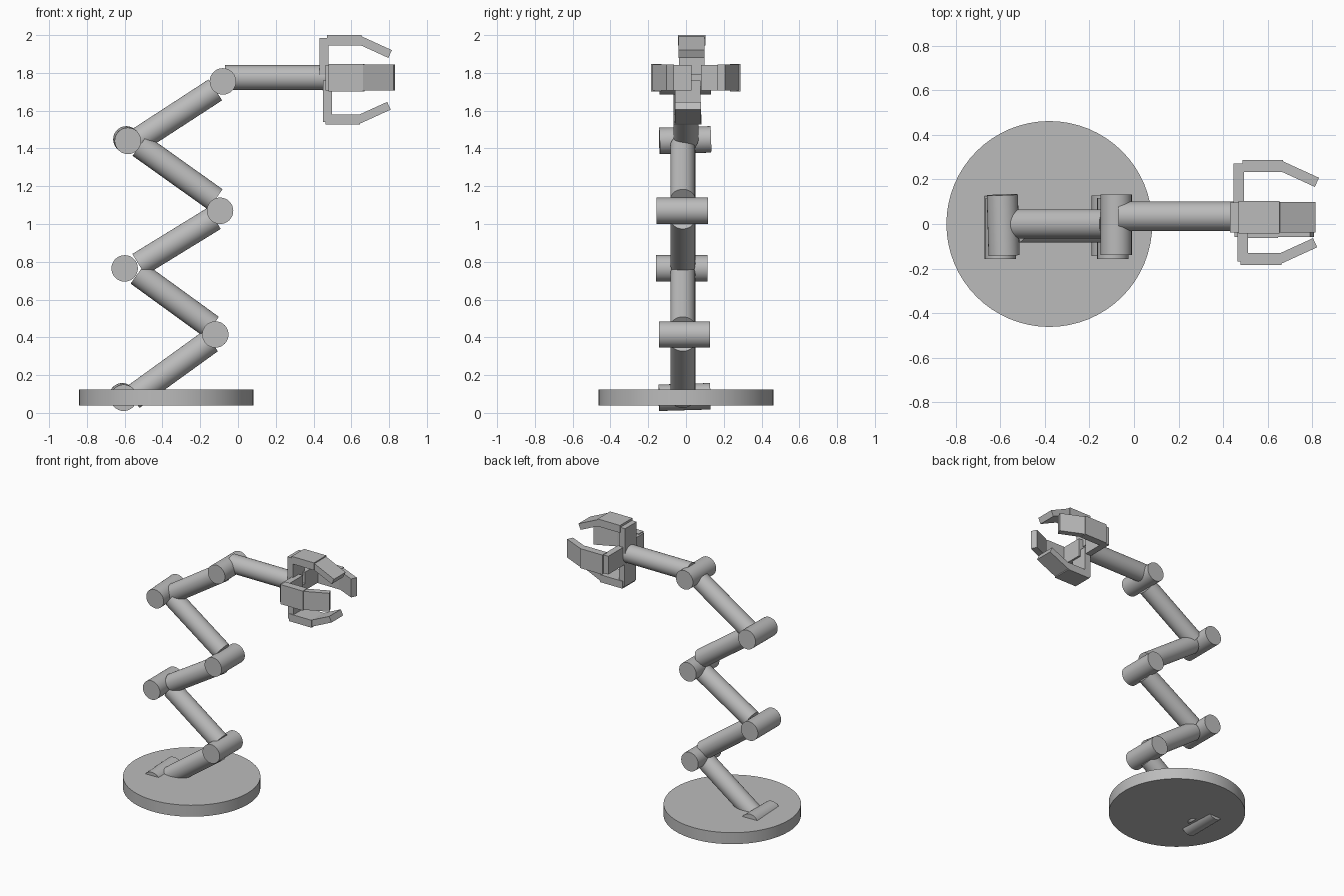
import bpy, math
from mathutils import Vector, Matrix

cube = bpy.data.objects.get("Cube")
if cube:
    bpy.data.objects.remove(cube, do_unlink=True)

grey = bpy.data.materials.new("neutral_grey")
grey.use_nodes = True
grey.diffuse_color = (0.5, 0.5, 0.5, 1)
grey.node_tree.nodes["Principled BSDF"].inputs["Base Color"].default_value = (0.5, 0.5, 0.5, 1)


def finish(name):
    ob = bpy.context.object
    ob.name = name
    ob.data.materials.append(grey)
    return ob


def rod(name, start, end, radius, sides=32):
    """Capped cylinder running between two points."""
    a, b = Vector(start), Vector(end)
    bpy.ops.mesh.primitive_cylinder_add(
        vertices=sides, radius=radius, depth=(b - a).length, location=(a + b) / 2,
        rotation=(b - a).to_track_quat('Z', 'Y').to_euler())
    ob = finish(name)
    bpy.ops.object.shade_smooth_by_angle(angle=math.radians(40))
    return ob


def slab(name, start, end, thick, width, frame):
    """Box along a line in the (forward, outward) plane of a finger frame."""
    a, b = Vector((start[0], 0, start[1])), Vector((end[0], 0, end[1]))
    d = b - a
    turn = Matrix.Rotation(-math.atan2(d.z, d.x), 4, 'Y')
    bpy.ops.mesh.primitive_cube_add(size=1)
    ob = finish(name)
    ob.data.transform(Matrix.Translation((a + b) / 2) @ turn
                      @ Matrix.Diagonal((d.length, width, thick, 1)))
    ob.matrix_world = frame
    return ob


# Round foot
rod("base_disc", (-0.38, 0, 0.04), (-0.38, 0, 0.125), 0.462, 64)

# Hinge barrels: x, z, y centre, and slight skew of the rear end
hinges = [(-0.605, 0.08, -0.008, -0.008), (-0.12, 0.415, -0.008, 0),
          (-0.6, 0.765, -0.022, 0), (-0.095, 1.07, -0.02, 0),
          (-0.583, 1.44, -0.005, -0.008), (-0.08, 1.755, -0.003, 0)]
for i, (x, z, y, skew) in enumerate(hinges):
    rod(f"hinge_{i + 1}", (x, y - 0.136, z), (x + skew, y + 0.136, z - skew), 0.07)

# Zigzag arm tubes: start x, z and end x, z
links = [(-0.56, 0.08, -0.145, 0.38), (-0.53, 0.738, -0.14, 0.455),
         (-0.525, 0.785, -0.126, 1.03), (-0.52, 1.415, -0.12, 1.13),
         (-0.523, 1.448, -0.12, 1.71)]
for i, (x0, z0, x1, z1) in enumerate(links):
    y = 0 if i == 4 else -0.017
    rod(f"arm_link_{i + 1}", (x0, y, z0), (x1, y, z1), 0.066)
rod("wrist_link", (-0.07, 0.035, 1.775), (0.47, 0.035, 1.775), 0.066)

# Four claw fingers around the wrist axis:
# roll, palm x, inner reach, outer reach, sideways shift
fingers = [("upper", 0, 0.455, 0.015, 0.198, -0.005),
           ("lower", 180, 0.474, 0.015, 0.222, 0.025),
           ("left", -90, 0.471, 0.045, 0.225, 0),
           ("right", 90, 0.488, 0.005, 0.192, 0)]
for name, roll, px, inner, outer, shift in fingers:
    frame = (Matrix.Translation((px, 0.035, 1.775))
             @ Matrix.Rotation(math.radians(roll), 4, 'X')
             @ Matrix.Translation((0, shift, 0)))
    slab(name + "_palm_plate", (0, inner), (0, outer + 0.012), 0.047, 0.135, frame)
    bend = 0.19 if name in ("upper", "left") else 0.165
    slab(name + "_finger_plate", (bend - 0.175, outer), (bend + 0.008, outer),
         0.055, 0.145, frame)
    slab(name + "_finger_tip", (bend, outer), (bend + 0.16, outer - 0.073),
         0.045, 0.137, frame)
